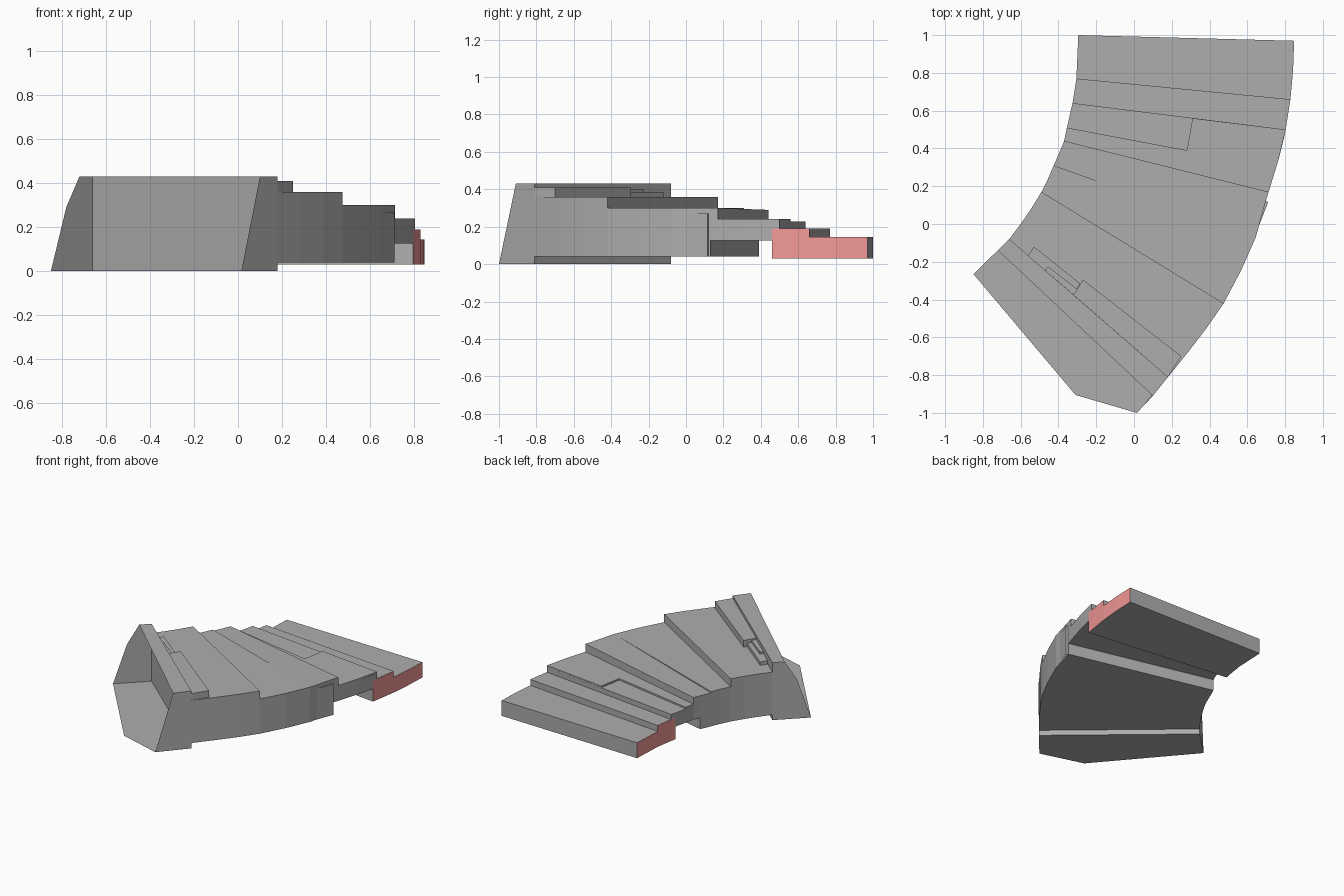
import bpy, bmesh, math

if "Cube" in bpy.data.objects:
    bpy.data.objects.remove(bpy.data.objects["Cube"])

red = bpy.data.materials.new("red_end")
red.diffuse_color = (0.90, 0.32, 0.31, 1)
red.use_nodes = True
red.node_tree.nodes["Principled BSDF"].inputs["Base Color"].default_value = red.diffuse_color
grey = bpy.data.materials.new("grey_body")
grey.diffuse_color = (0.42, 0.42, 0.42, 1)
grey.use_nodes = True
grey.node_tree.nodes["Principled BSDF"].inputs["Base Color"].default_value = grey.diffuse_color


def make(name, faces, dissolve=False):
    """faces: list of (list of 3D points, material index)"""
    bm = bmesh.new()
    for pts, mi in faces:
        bm.faces.new([bm.verts.new(p) for p in pts]).material_index = mi
    bmesh.ops.remove_doubles(bm, verts=bm.verts, dist=1e-4)
    if dissolve:
        bmesh.ops.dissolve_limit(bm, angle_limit=math.radians(0.3), verts=bm.verts,
                                 edges=bm.edges, delimit={'MATERIAL'})
    me = bpy.data.meshes.new(name)
    bm.to_mesh(me)
    bm.free()
    me.materials.append(grey)
    if any(m for _, m in faces):
        me.materials.append(red)
    ob = bpy.data.objects.new(name, me)
    bpy.context.collection.objects.link(ob)
    return ob


def at(p, z):
    return (p[0], p[1], z)


def slab(name, poly, z0, z1):
    """Raised patch without an underside; poly is counter-clockwise"""
    faces = [([at(p, z1) for p in poly], 0)]
    for p, q in zip(poly, poly[1:] + poly[:1]):
        faces.append(([at(p, z0), at(q, z0), at(q, z1), at(p, z1)], 0))
    return make(name, faces)


# Stations along the fan: inner point, outer point,
# then for the section behind it: inner top, outer top, underside, red sides
stations = [
    ((-.66, -.08), (.18, -.81), .36, .36, .04, 0),
    ((-.60, .00), (.285, -.68), .36, .36, .04, 0),
    ((-.545, .08), (.385, -.55), .36, .36, .04, 0),
    ((-.49, .17), (.475, -.42), .30, .30, .04, 0),
    ((-.455, .24), (.565, -.25), .30, .30, .04, 0),
    ((-.425, .31), (.645, -.07), .29, .30, .04, 0),
    ((-.39, .39), (.70, .13), .29, .30, .125, 0),
    ((-.37, .44), (.713, .17), .228, .228, .125, 0),
    ((-.355, .51), (.765, .34), .228, .228, .125, 0),
    ((-.335, .60), (.795, .46), .228, .228, .03, 1),
    ((-.325, .64), (.803, .50), .19, .19, .03, 1),
    ((-.305, .77), (.828, .66), .145, .145, .03, 1),
    ((-.30, .88), (.842, .81), .145, .145, .03, 1),
    ((-.295, 1.0), (.848, .97), .03, .03, .03, 0),
]

# Stepped body
F = []
for (i0, o0, ti, to, b, r), (i1, o1, ni, no, nb, _) in zip(stations, stations[1:]):
    F.append(([at(i0, ti), at(o0, to), at(o1, to), at(i1, ti)], 0))
    F.append(([at(i0, b), at(i1, b), at(o1, b), at(o0, b)], 0))
    # side walls, red only up to the lower tread height
    bands = [(b, min(ti, .19), min(to, .19), 1), (.19, ti, to, 0)] if r else [(b, ti, to, 0)]
    for lo, hi_i, hi_o, m in bands:
        if hi_i - lo > 1e-4:
            F.append(([at(o0, lo), at(o1, lo), at(o1, hi_o), at(o0, hi_o)], m))
            F.append(([at(i1, lo), at(i0, lo), at(i0, hi_i), at(i1, hi_i)], m))
    # risers on top and underneath
    if ti - ni > 1e-4:
        pts = [at(o1, no), at(i1, ni), at(i1, ti), at(o1, to)]
        F.append((pts if to - no > 1e-4 else pts[:3], 0))
    if nb > b:
        F.append(([at(o1, b), at(i1, b), at(i1, nb), at(o1, nb)], 0))
    elif nb < b:
        F.append(([at(i1, nb), at(o1, nb), at(o1, b), at(i1, b)], 0))
make("stepped_body", F, True)

# Front curb: open at the front, with floor, top strip, two cheeks and back wall
bi, bo = (-.66, -.08), (.18, -.81)
ti, to = (-.72, -.14), (.10, -.91)
H = .43
C = [
    [at(ti, H), at(to, H), at(bo, H), at(bi, H)],
    [at(bi, 0), at(bo, 0), (.015, -1, 0), (-.31, -.905, 0), (-.85, -.265, 0)],
    [at(bi, 0), (-.85, -.265, 0), (-.78, -.20, .29), at(ti, H), at(bi, H)],
    [(.015, -1, 0), at(bo, 0), at(bo, H), at(to, H)],
]
for lo, hi in ((0, .04), (.04, .36), (.36, H)):
    C.append([at(bo, lo), at(bi, lo), at(bi, hi), at(bo, hi)])
make("front_curb", [(f, 0) for f in C])

# Raised blocks behind the curb
slab("curb_block_long", [(-.32, -.375), (.18, -.81), (.25, -.70), (-.27, -.295)], .36, .41)
slab("curb_block_mid", [(-.47, -.245), (-.32, -.375), (-.30, -.345), (-.455, -.225)], .36, .40)
slab("curb_block_low", [(-.56, -.167), (-.32, -.375), (-.285, -.315), (-.53, -.12)], .36, .385)

# Raised tread surrounding the sunken panel
slab("panel_surround", [(-.37, .44), (.713, .17), (.765, .34), (.803, .50), (.31, .56),
                        (.28, .39), (-.355, .51)], .228, .24)

# Thin rib on the outer wall
slab("outer_rib", [(.64, -.065), (.71, .115), (.69, .125)], .04, .27)
